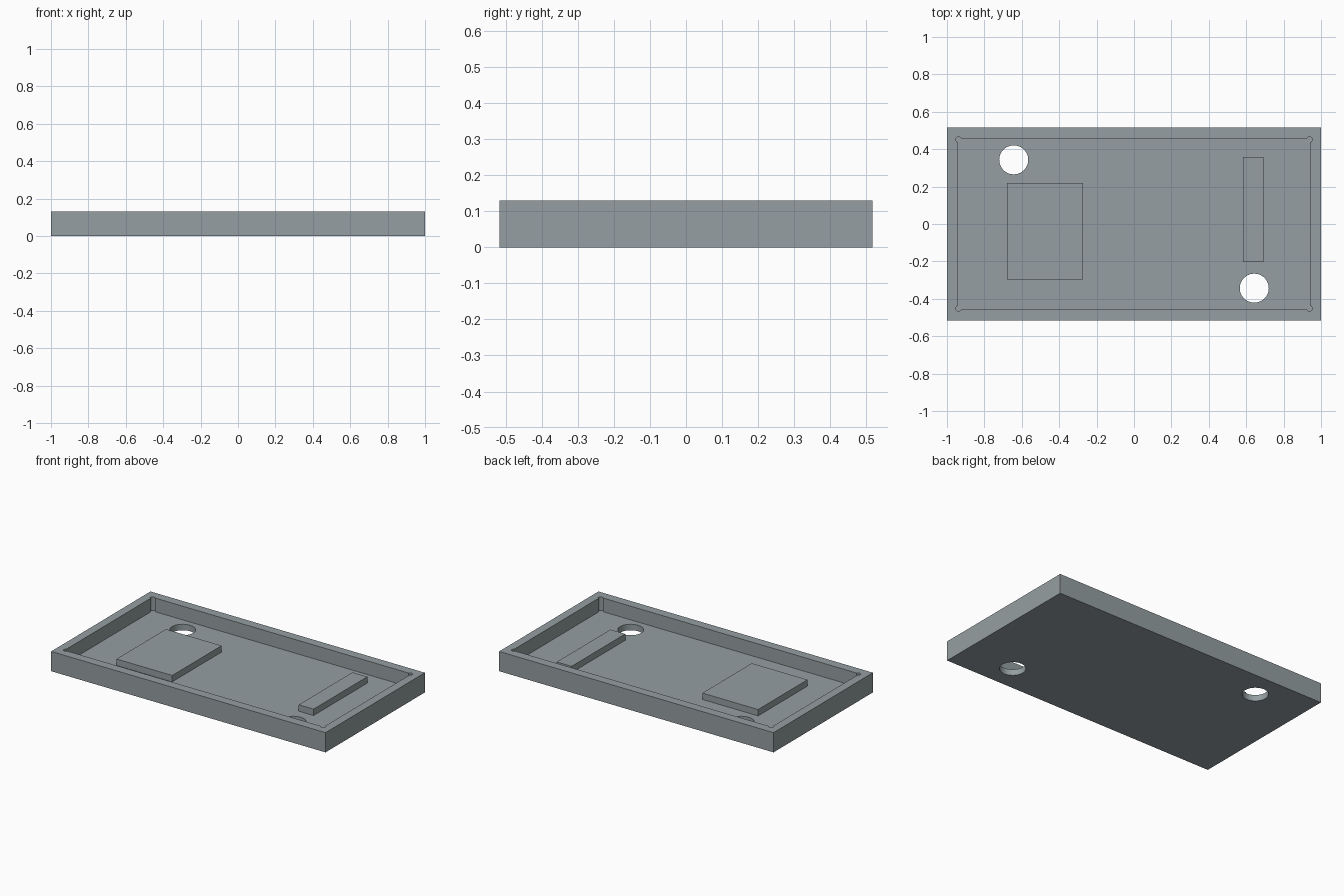
import bpy, bmesh, math

if "Cube" in bpy.data.objects:
    bpy.data.objects.remove(bpy.data.objects["Cube"])

HX, HY, H = 1.0, 0.517, 0.13      # tray half sizes and height
FLOOR, PAD_TOP = 0.04, 0.082      # pocket floor and raised pad heights

grey = bpy.data.materials.new("cool_grey")
grey.diffuse_color = (0.30, 0.345, 0.36, 1)
grey.use_nodes = True
grey.node_tree.nodes["Principled BSDF"].inputs["Base Color"].default_value = grey.diffuse_color


def prism(name, points, z0, z1, bottom=True):
    """Extrude a counter-clockwise outline from z0 to z1."""
    bm = bmesh.new()
    lo = [bm.verts.new((x, y, z0)) for x, y in points]
    hi = [bm.verts.new((x, y, z1)) for x, y in points]
    n = len(points)
    for i in range(n):
        j = (i + 1) % n
        bm.faces.new((lo[i], lo[j], hi[j], hi[i]))
    bm.faces.new(hi)
    if bottom:
        bm.faces.new(lo[::-1])
    mesh = bpy.data.meshes.new(name)
    bm.to_mesh(mesh)
    bm.free()
    mesh.materials.append(grey)
    obj = bpy.data.objects.new(name, mesh)
    bpy.context.collection.objects.link(obj)
    return obj


def rect(x0, x1, y0, y1):
    return [(x0, y0), (x1, y0), (x1, y1), (x0, y1)]


def arc(cx, cy, r, a0, a1, n):
    return [(cx + r * math.cos(a0 + (a1 - a0) * i / n),
             cy + r * math.sin(a0 + (a1 - a0) * i / n)) for i in range(n + 1)]


def cut(target, cutter):
    mod = target.modifiers.new("cut", "BOOLEAN")
    mod.operation, mod.solver, mod.object = "DIFFERENCE", "EXACT", cutter
    bpy.context.view_layer.objects.active = target
    bpy.ops.object.modifier_apply(modifier=mod.name)
    bpy.data.objects.remove(cutter)


# Tray body
tray = prism("tray", rect(-HX, HX, -HY, HY), 0, H)

# Pocket with small round relief cuts at the corners
r, inset = 0.015, 0.006
wx, wy = 0.944, 0.457
half = math.acos(inset / r)
outline = []
for k, (sx, sy) in enumerate([(1, 1), (-1, 1), (-1, -1), (1, -1)]):
    turn = k * math.pi / 2
    outline += arc(sx * (wx - inset), sy * (wy - inset), r,
                   turn - half, turn + math.pi / 2 + half, 12)
cut(tray, prism("pocket_cutter", outline, FLOOR, H + 0.1))

# Two round holes through the floor
for s in (-1, 1):
    circle = arc(s * 0.643, -s * 0.343, 0.0775, 0, math.tau, 48)[:-1]
    cut(tray, prism("hole_cutter", circle, -0.1, H + 0.1))

# Raised pads on the floor
prism("square_pad", rect(-0.678, -0.272, -0.296, 0.218), FLOOR, PAD_TOP, False)
prism("narrow_pad", rect(0.584, 0.692, -0.202, 0.357), FLOOR, PAD_TOP, False)

# Smooth the round walls, keep the edges sharp
bpy.ops.object.select_all(action="DESELECT")
tray.select_set(True)
bpy.context.view_layer.objects.active = tray
bpy.ops.object.shade_smooth_by_angle(angle=math.radians(30))
